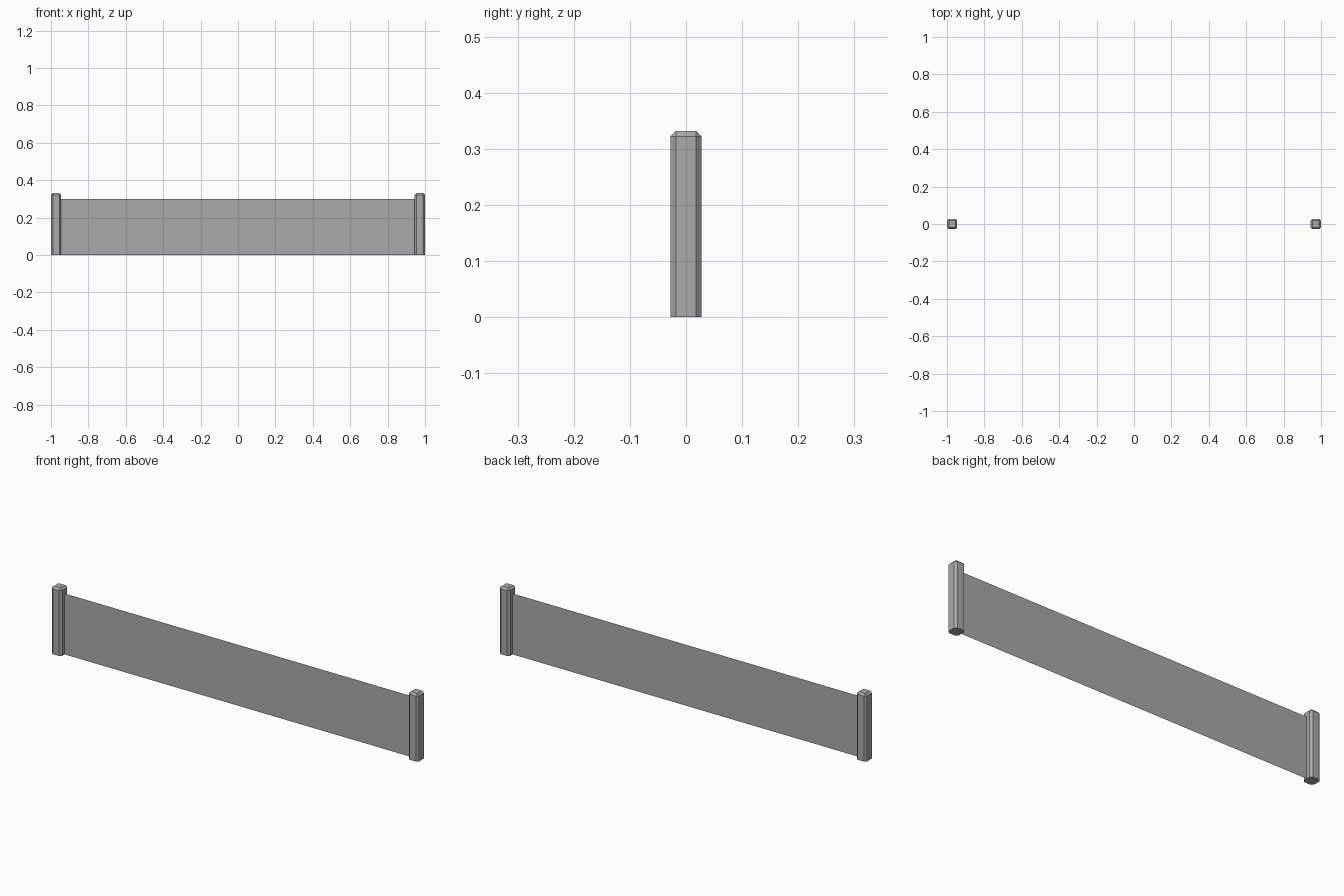
import bpy
import bmesh

cube = bpy.data.objects.get("Cube")
if cube:
    bpy.data.objects.remove(cube, do_unlink=True)

POST_W, POST_D, POST_H = 0.055, 0.056, 0.332
CHAMFER = 0.01
PANEL_H = 0.30
POST_X = 1 - POST_W / 2

grey = bpy.data.materials.new("plain grey")
grey.use_nodes = True
colour = (0.4, 0.4, 0.4, 1)
grey.diffuse_color = colour
grey.node_tree.nodes["Principled BSDF"].inputs["Base Color"].default_value = colour


def add_object(name, bm, x=0):
    mesh = bpy.data.meshes.new(name)
    bm.to_mesh(mesh)
    bm.free()
    mesh.materials.append(grey)
    obj = bpy.data.objects.new(name, mesh)
    obj.location.x = x
    bpy.context.collection.objects.link(obj)


def add_post(name, x):
    bm = bmesh.new()
    bmesh.ops.create_cube(bm, size=1)
    for v in bm.verts:
        v.co.x *= POST_W
        v.co.y *= POST_D
        v.co.z = (v.co.z + 0.5) * POST_H
    # Chamfer every edge except those around the base
    edges = [e for e in bm.edges if any(v.co.z > 0.1 for v in e.verts)]
    bmesh.ops.bevel(bm, geom=edges, offset=CHAMFER, offset_type='OFFSET',
                    segments=1, affect='EDGES', clamp_overlap=True)
    add_object(name, bm, x)


# End posts
add_post("left_post", POST_X)
add_post("right_post", -POST_X)

# Thin sheet stretched between the posts
half = POST_X - POST_W / 2 + 0.005
bm = bmesh.new()
bm.faces.new([bm.verts.new((x, 0, z)) for x, z in
              ((-half, 0), (half, 0), (half, PANEL_H), (-half, PANEL_H))])
add_object("panel", bm)
